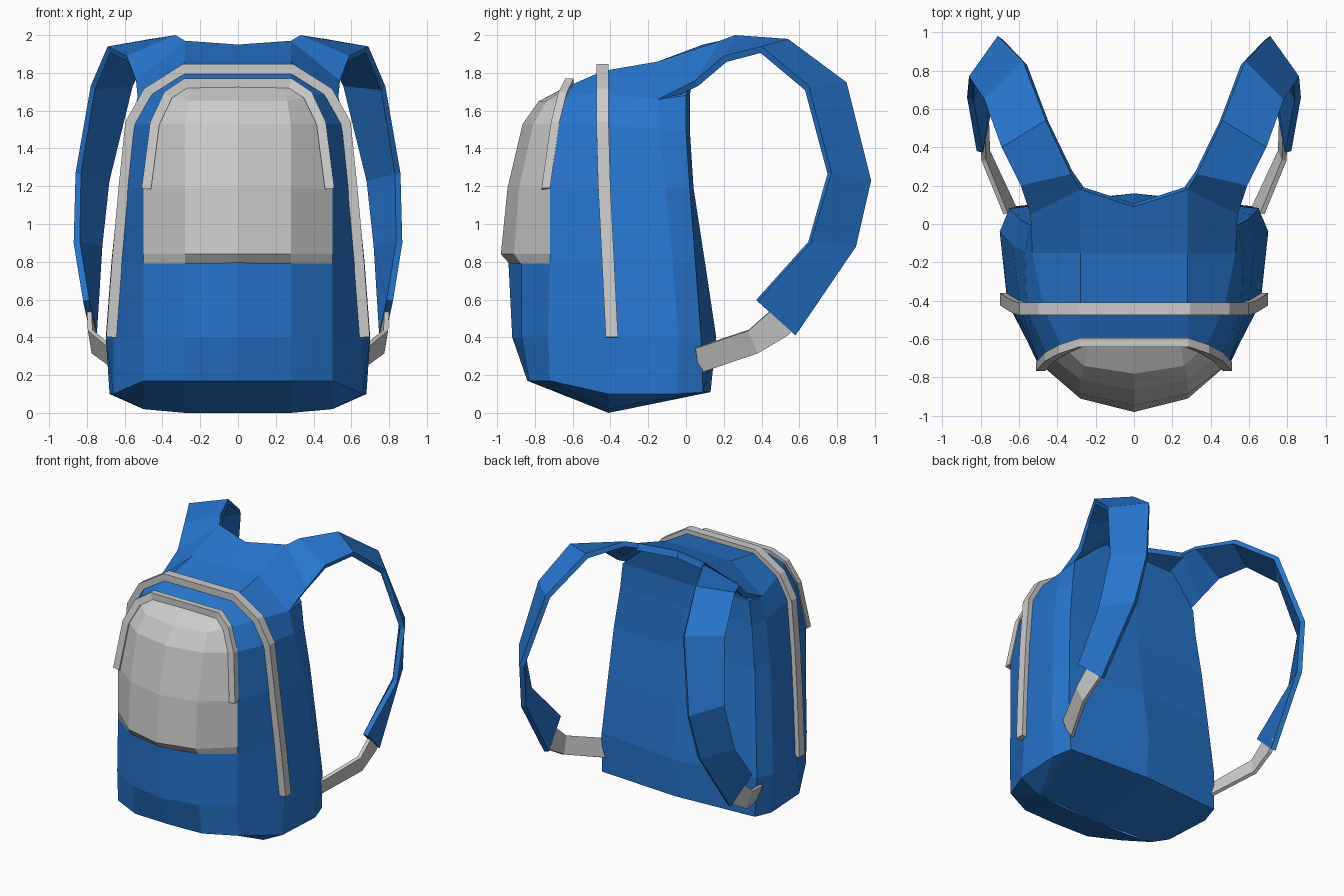
import bpy

blue = bpy.data.materials.new("blue_fabric")
blue.diffuse_color = (0.02, 0.18, 0.62, 1)


def col(xs, ys, zs):
    """Column of points; a single number stands for a constant coordinate."""
    n = max(len(v) for v in (xs, ys, zs) if isinstance(v, list))
    full = [v if isinstance(v, list) else [v] * n for v in (xs, ys, zs)]
    return list(zip(*full))


def loft(name, columns, mat=None, thickness=0, offset=-1):
    """Skin neighbouring columns with quads, mirror in x, optionally thicken."""
    index, faces = {}, []

    def vid(p):
        return index.setdefault(tuple(round(c, 4) for c in p), len(index))

    for a, b in zip(columns, columns[1:]):
        for r in range(len(a) - 1):
            quad = [vid(p) for p in (a[r], b[r], b[r + 1], a[r + 1])]
            face = list(dict.fromkeys(quad))
            if len(face) > 2:
                faces.append(face)
    mesh = bpy.data.meshes.new(name)
    mesh.from_pydata(list(index), [], faces)
    obj = bpy.data.objects.new(name, mesh)
    bpy.context.collection.objects.link(obj)
    if mat:
        mesh.materials.append(mat)
    mirror = obj.modifiers.new("Mirror", 'MIRROR')
    mirror.use_clip = True
    if thickness:
        solid = obj.modifiers.new("Solidify", 'SOLIDIFY')
        solid.thickness = thickness
        solid.offset = offset
        solid.use_even_offset = True
    return obj


# Body: upright columns running from front centre round the side to back centre
Z_FRONT = [0.17, 0.4, 0.8, 1.19, 1.53, 1.68, 1.74]
Z_SIDE = [0.1, 0.4, 0.8, 1.19, 1.53, 1.69, 1.81]
Z_BACK = [0.1, 0.4, 0.8, 1.19, 1.5, 1.66, 1.86]
Z_REAR = [0.11, 0.4, 0.8, 1.19, 1.5, 1.68, 1.9]

front_mid = col(0, [-0.84, -0.92, -0.94, -0.9, -0.82, -0.7, -0.6], Z_FRONT)
front_in = col(0.28, [-0.83, -0.87, -0.87, -0.84, -0.76, -0.67, -0.6], Z_FRONT)
front = col([0.5, 0.5, 0.5, 0.5, 0.46, 0.38, 0.28],
            [-0.72, -0.73, -0.72, -0.72, -0.67, -0.63, -0.6], Z_FRONT)
side = col([0.66, 0.66, 0.63, 0.595, 0.56, 0.47, 0.28],
           [-0.41, -0.39, -0.41, -0.43, -0.44, -0.44, -0.44], Z_SIDE)
back = col([0.68, 0.7, 0.67, 0.63, 0.57, 0.53, 0.28],
           [-0.05, -0.04, -0.07, -0.11, -0.14, -0.15, -0.15], Z_BACK)
rear = col([0.64, 0.65, 0.62, 0.59, 0.55, 0.53, 0.28],
           [0.09, 0.08, 0.05, 0.02, 0.0, 0.0, 0.06], Z_REAR)
rear_mid = col(0, [0.13, 0.16, 0.1, 0.04, 0.02, 0.02, 0.06], Z_REAR)

columns = []
for c, ridge_x in ((front_mid, 0), (front_in, 0.28), (front, 0.5), (side, 0.5),
                   (back, 0.5), (rear, 0.5), (rear_mid, 0)):
    ridge = (ridge_x, -0.41, 0.02 if ridge_x == 0.5 else 0.0)
    columns.append([ridge] + c + [(0, c[-1][1], c[-1][2])])
loft("body", columns, blue)

# Front pocket
Z_POCKET = [0.79, 0.84, 1.19, 1.53, 1.65, 1.74]
loft("front_pocket", [
    col(0, [-0.935, -0.98, -0.945, -0.865, -0.78, -0.61], Z_POCKET),
    col([0.28, 0.28, 0.28, 0.28, 0.26, 0.24],
        [-0.875, -0.91, -0.885, -0.81, -0.74, -0.605], Z_POCKET),
    col([0.5, 0.5, 0.5, 0.46, 0.38, 0.28],
        [-0.72, -0.72, -0.72, -0.67, -0.63, -0.6],
        [0.79, 0.84, 1.19, 1.53, 1.68, 1.74])])


# Raised trim bands following the body arches
def trim(name, path, y_front, y_back, thickness, offset):
    path = path + [(0, path[-1][1], path[-1][2])]
    edges = [[(x, y + d, z) for x, y, z in path] for d in (y_front, y_back)]
    loft(name, edges, None, thickness, offset)


trim("main_trim", side[1:], -0.035, 0.03, 0.075, 0)
trim("pocket_trim", [(0.51, -0.725, 1.19), (0.465, -0.675, 1.54),
                     (0.39, -0.635, 1.70), (0.285, -0.6, 1.77)],
     -0.04, 0.005, 0.05, -1)

# Shoulder straps, given by inner and outer edge
inner = [(0.28, -0.15, 1.86), (0.28, 0.18, 1.97), (0.33, 0.26, 2.0),
         (0.46, 0.54, 1.98), (0.58, 0.85, 1.75), (0.71, 0.98, 1.23),
         (0.75, 0.9, 0.88), (0.78, 0.58, 0.41)]
outer = [(0.53, -0.15, 1.66), (0.54, 0.05, 1.76), (0.59, 0.2, 1.89),
         (0.69, 0.4, 1.94), (0.78, 0.65, 1.73), (0.86, 0.77, 1.27),
         (0.87, 0.66, 0.9), (0.82, 0.38, 0.59)]
loft("shoulder_straps", [inner, outer], blue, 0.035)

# Yoke joining the straps across the top
loft("yoke", [[(0, -0.15, 1.86), (0, 0.09, 1.95)], inner[:2]], blue, 0.05)

# Lower webbing from strap ends to body
loft("lower_webbing", [
    [(0.77, 0.6, 0.48), (0.78, 0.54, 0.41), (0.775, 0.38, 0.315), (0.63, 0.07, 0.21)],
    [(0.80, 0.5, 0.6), (0.80, 0.45, 0.54), (0.795, 0.33, 0.435), (0.68, 0.05, 0.34)],
], None, 0.025)
